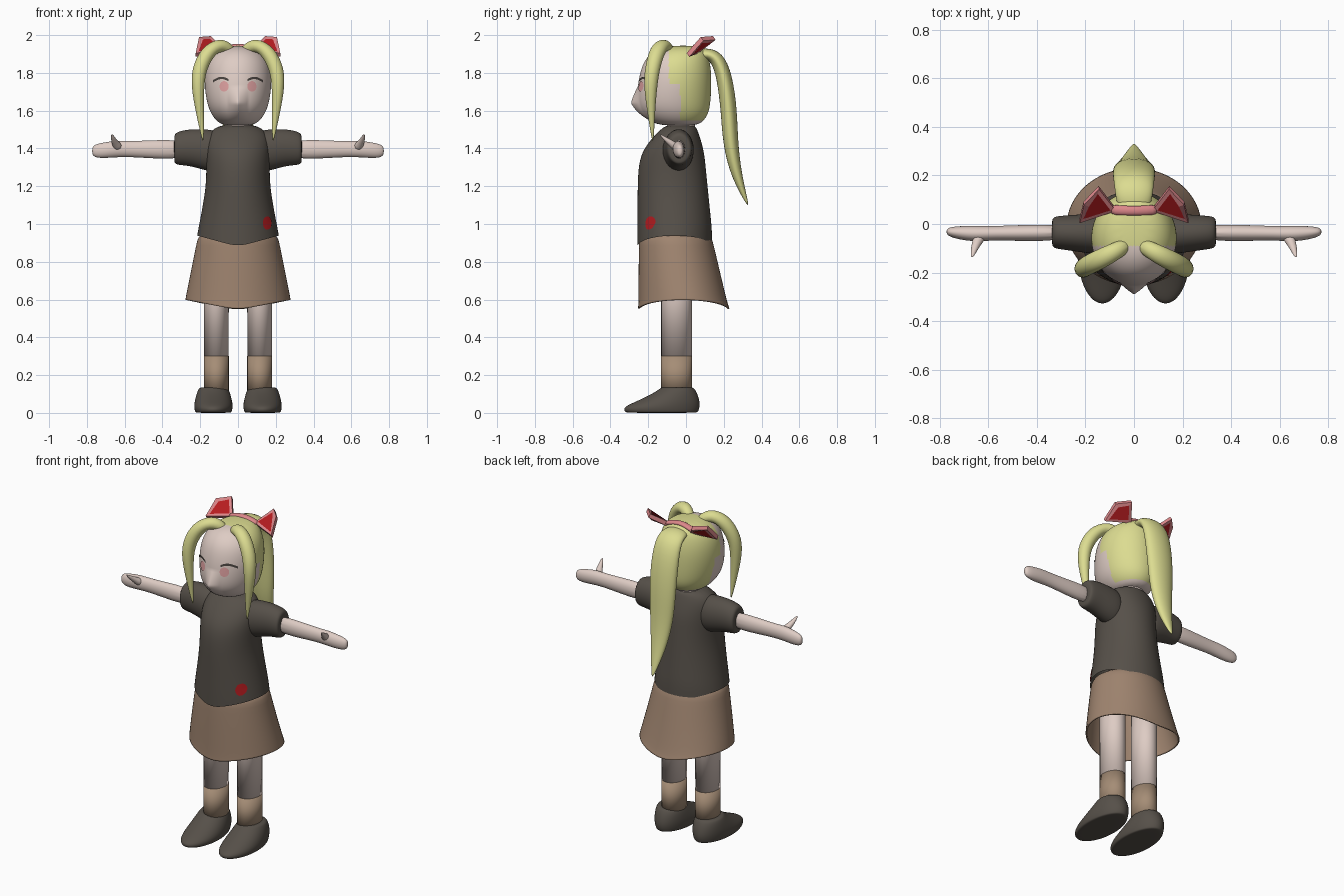
import bpy, bmesh, math
from mathutils import Vector
from mathutils.bvhtree import BVHTree

if "Cube" in bpy.data.objects:
    bpy.data.objects.remove(bpy.data.objects["Cube"])


def material(name, rgb):
    m = bpy.data.materials.new(name)
    lin = [((c / 255 + 0.055) / 1.055) ** 2.4 for c in rgb]
    m.diffuse_color = (*lin, 1)
    m.use_nodes = True
    m.node_tree.nodes["Principled BSDF"].inputs["Base Color"].default_value = m.diffuse_color
    return m


SKIN = material("skin", (222, 204, 196))
HAIR = material("blonde hair", (220, 220, 145))
SHIRT = material("charcoal cloth", (86, 80, 73))
SKIRT = material("brown cloth", (160, 133, 112))
SOCK = material("tan sock", (165, 141, 118))
PINK = material("ribbon pink", (220, 135, 138))
RED = material("red", (182, 28, 32))
BLUSH = material("blush", (222, 160, 160))
DARK = material("eye dark", (72, 66, 62))


def make(name, verts, faces, mats, smooth=True):
    me = bpy.data.meshes.new(name)
    me.from_pydata([tuple(v) for v in verts], [], faces)
    bm = bmesh.new()
    bm.from_mesh(me)
    bmesh.ops.recalc_face_normals(bm, faces=bm.faces)
    bm.to_mesh(me)
    bm.free()
    for m in mats:
        me.materials.append(m)
    if smooth:
        me.shade_smooth()
    ob = bpy.data.objects.new(name, me)
    bpy.context.collection.objects.link(ob)
    return ob


def loft(name, rings, mats, ref, axis=None, n=16, caps=(1, 1), sub=2, flip=1, shape=None):
    """Skin elliptical rings (x, y, z, ra, rb); ra runs along ref. Axis fixes the ring plane."""
    c = [Vector(r[:3]) for r in rings]
    verts, faces = [], []
    for i, r in enumerate(rings):
        t = Vector(axis) if axis else (c[min(i + 1, len(c) - 1)] - c[max(i - 1, 0)]).normalized()
        u = Vector(ref)
        u = (u - t * u.dot(t)).normalized()
        v = t.cross(u)
        for k in range(n):
            a = 2 * math.pi * k / n
            p = c[i] + u * r[3] * math.cos(a) + v * r[4] * math.sin(a)
            if shape:
                p.z += shape(i, abs(math.cos(a)))
            verts.append((p.x * flip, p.y, p.z))
    for i in range(len(rings) - 1):
        for k in range(n):
            q = (k + 1) % n
            faces.append((i * n + k, i * n + q, (i + 1) * n + q, (i + 1) * n + k))
    if caps[0]:
        faces.append(tuple(range(n)))
    if caps[1]:
        faces.append(tuple(range((len(rings) - 1) * n, len(rings) * n)))
    ob = make(name, verts, faces, mats)
    if sub:
        ob.modifiers.new("smooth", "SUBSURF").levels = sub
        dg = bpy.context.evaluated_depsgraph_get()
        me = bpy.data.meshes.new_from_object(ob.evaluated_get(dg))
        ob.modifiers.clear()
        ob.data = me
    return ob


def stack(rows, x=0.0):
    """Rows (z, half width, front y, back y) to rings."""
    return [(x, (f + b) / 2, z, w * 1.02, (b - f) / 2 * 1.02) for z, w, f, b in rows]


Z, X, Y = (0, 0, 1), (1, 0, 0), (0, 1, 0)

# head, with pointed nose ridge and hair-coloured back
head = loft("head", stack([
    (1.52, .07, -.12, .05), (1.54, .11, -.19, .09), (1.585, .145, -.24, .12),
    (1.64, .165, -.262, .13), (1.72, .177, -.258, .135), (1.80, .177, -.245, .135),
    (1.87, .16, -.22, .125), (1.92, .12, -.17, .11), (1.945, .06, -.10, .07)]),
    [SKIN, HAIR], X, Z, sub=3)
for v in head.data.vertices:
    if v.co.y < -.1:
        v.co.y -= .035 * max(0, 1 - abs(v.co.x) / .055) * max(0, 1 - abs(v.co.z - 1.64) / .09)
for p in head.data.polygons:
    c = p.center
    edge = -.09 if c.z > 1.74 else -.03
    p.material_index = int(c.y > edge and c.z > 1.55)

# neck
loft("neck", stack([(1.46, .075, -.1, .045), (1.58, .07, -.1, .045)]), [SKIN], X, Z, sub=0)

# shirt body with pointed hem
shirt = loft("shirt", stack([
    (.94, .217, -.258, .14), (.98, .21, -.258, .138), (1.07, .192, -.257, .128), (1.2, .17, -.257, .115),
    (1.3, .168, -.253, .105), (1.38, .172, -.235, .097), (1.45, .17, -.185, .078),
    (1.50, .14, -.135, .06), (1.528, .08, -.1, .045)]),
    [SHIRT], X, Z, caps=(0, 1), shape=lambda i, s: -.06 * (1 - s) if i == 0 else 0)

# skirt with dips at front and back
skirt = loft("skirt", stack([
    (.97, .205, -.245, .125), (.9, .22, -.25, .145), (.75, .25, -.252, .18),
    (.63, .275, -.253, .22), (.6, .28, -.255, .232)]),
    [SKIRT], X, Z, caps=(1, 0), shape=lambda i, s: -.055 * (1 - s) if i > 2 else 0)
sol = skirt.modifiers.new("thickness", "SOLIDIFY")
sol.thickness = .008

# ponytail
loft("ponytail", [
    (0, .03, 1.88, .055, .03), (0, .10, 1.905, .078, .035), (0, .165, 1.885, .085, .042),
    (0, .205, 1.78, .092, .044), (0, .228, 1.6, .09, .045), (0, .235, 1.42, .078, .042),
    (0, .268, 1.25, .05, .03), (0, .332, 1.09, .005, .004)], [HAIR], X, n=12)

for s, side in ((1, "left"), (-1, "right")):
    # front hair strand
    loft(side + "_strand", [
        (.02, -.08, 1.90, .03, .03), (.08, -.115, 1.955, .04, .04), (.15, -.15, 1.925, .045, .042),
        (.2, -.175, 1.84, .042, .042), (.215, -.188, 1.75, .04, .038), (.205, -.186, 1.62, .025, .026),
        (.184, -.175, 1.43, .004, .004)], [HAIR], (0, -1, .2), n=10, flip=s)
    # sleeve
    loft(side + "_sleeve", [
        (.08, -.045, 1.38, .085, .115), (.17, -.04, 1.392, .085, .112), (.25, -.037, 1.405, .076, .1),
        (.31, -.035, 1.402, .07, .092), (.335, -.035, 1.398, .064, .082), (.338, -.035, 1.398, .045, .06)],
        [SHIRT], Y, X, flip=s)
    # arm and hand
    loft(side + "_arm", [
        (.28, -.035, 1.395, .036, .056), (.45, -.037, 1.395, .035, .05), (.58, -.038, 1.397, .03, .043),
        (.65, -.04, 1.397, .034, .046), (.71, -.037, 1.39, .03, .043), (.755, -.033, 1.387, .022, .037),
        (.773, -.032, 1.387, .011, .02)], [SKIN], Y, X, n=12, flip=s)
    # thumb
    loft(side + "_thumb", [
        (.63, -.045, 1.4, .03, .028), (.648, -.075, 1.425, .022, .02),
        (.66, -.11, 1.45, .014, .012), (.668, -.138, 1.475, .005, .004)], [SKIN], X, n=8, flip=s)
    # leg, sock and shoe
    loft(side + "_leg", stack([(.3, .064, -.13, .03), (.93, .066, -.13, .03)], .115), [SKIN], X, Z,
         n=24, sub=0, flip=s)
    loft(side + "_sock", stack([(.1, .065, -.131, .031), (.3, .065, -.131, .031)], .115), [SOCK], X, Z,
         n=24, sub=0, flip=s)
    loft(side + "_shoe", stack([
        (0, .09, -.31, .055), (.004, .097, -.325, .065), (.03, .103, -.335, .073), (.06, .1, -.265, .073),
        (.1, .09, -.18, .062), (.13, .078, -.135, .045), (.137, .066, -.13, .03)], .13),
        [SHIRT], X, Z, flip=s)
    # bow loop: thick plate with inset red centres on both sides
    quad = [Vector(p) for p in ((.075, .06, 1.915), (.225, .01, 1.895), (.207, .085, 1.98), (.145, .15, 1.985))]
    nrm = (quad[1] - quad[0]).cross(quad[3] - quad[0]).normalized() * .012
    vs = [((q + nrm * d).x * s, (q + nrm * d).y, (q + nrm * d).z) for d in (-1, 1) for q in quad]
    fs = [(0, 1, 2, 3), (4, 5, 6, 7)] + [(k, (k + 1) % 4, 4 + (k + 1) % 4, 4 + k) for k in range(4)]
    bow = make(side + "_bow_loop", vs, fs, [PINK, RED], smooth=False)
    bm = bmesh.new()
    bm.from_mesh(bow.data)
    bm.faces.ensure_lookup_table()
    big = sorted(bm.faces, key=lambda f: -f.calc_area())[:2]
    bmesh.ops.inset_individual(bm, faces=big, thickness=.025)
    for f in big:
        f.material_index = 1
    bm.to_mesh(bow.data)
    bm.free()

# ribbon band joining the bow loops
loft("ribbon_band", [(-.1, .06, 1.92, .025, .016), (-.05, .055, 1.935, .022, .014), (0, .055, 1.945, .022, .014),
                     (.05, .055, 1.935, .022, .014), (.1, .06, 1.92, .025, .016)], [PINK], Y, n=8, sub=1)


def decal(name, target, pts, faces, mat):
    """Lay a thin sheet of (x, z) points on the front of the target."""
    me = target.data
    tree = BVHTree.FromPolygons([v.co for v in me.vertices], [p.vertices[:] for p in me.polygons])
    verts = []
    for x, z in pts:
        hit = tree.ray_cast(Vector((x, -1, z)), Vector((0, 1, 0)))
        verts.append(hit[0] + hit[1].normalized() * .004 * (1 if hit[1].y < 0 else -1))
    make(name, verts, faces, [mat])


def spot(name, target, x, z, rx, rz, mat, n=14):
    pts = [(x, z)] + [(x + rx * math.cos(2 * math.pi * k / n), z + rz * math.sin(2 * math.pi * k / n))
                      for k in range(n)]
    decal(name, target, pts, [(0, k + 1, (k + 1) % n + 1) for k in range(n)], mat)


# face details and shirt patch
for s, side in ((1, "left"), (-1, "right")):
    spot(side + "_cheek", head, s * .072, 1.728, .024, .028, BLUSH)
    arc = [(s * (.05 + .08 * k / 6), 1.745 + .022 * math.sin(math.pi * (.15 + .8 * k / 6))) for k in range(7)]
    decal(side + "_eye", head, arc + [(x, z + .012) for x, z in arc],
          [(k, k + 1, k + 8, k + 7) for k in range(6)], DARK)
spot("shirt_patch", shirt, .152, 1.005, .023, .036, RED)
